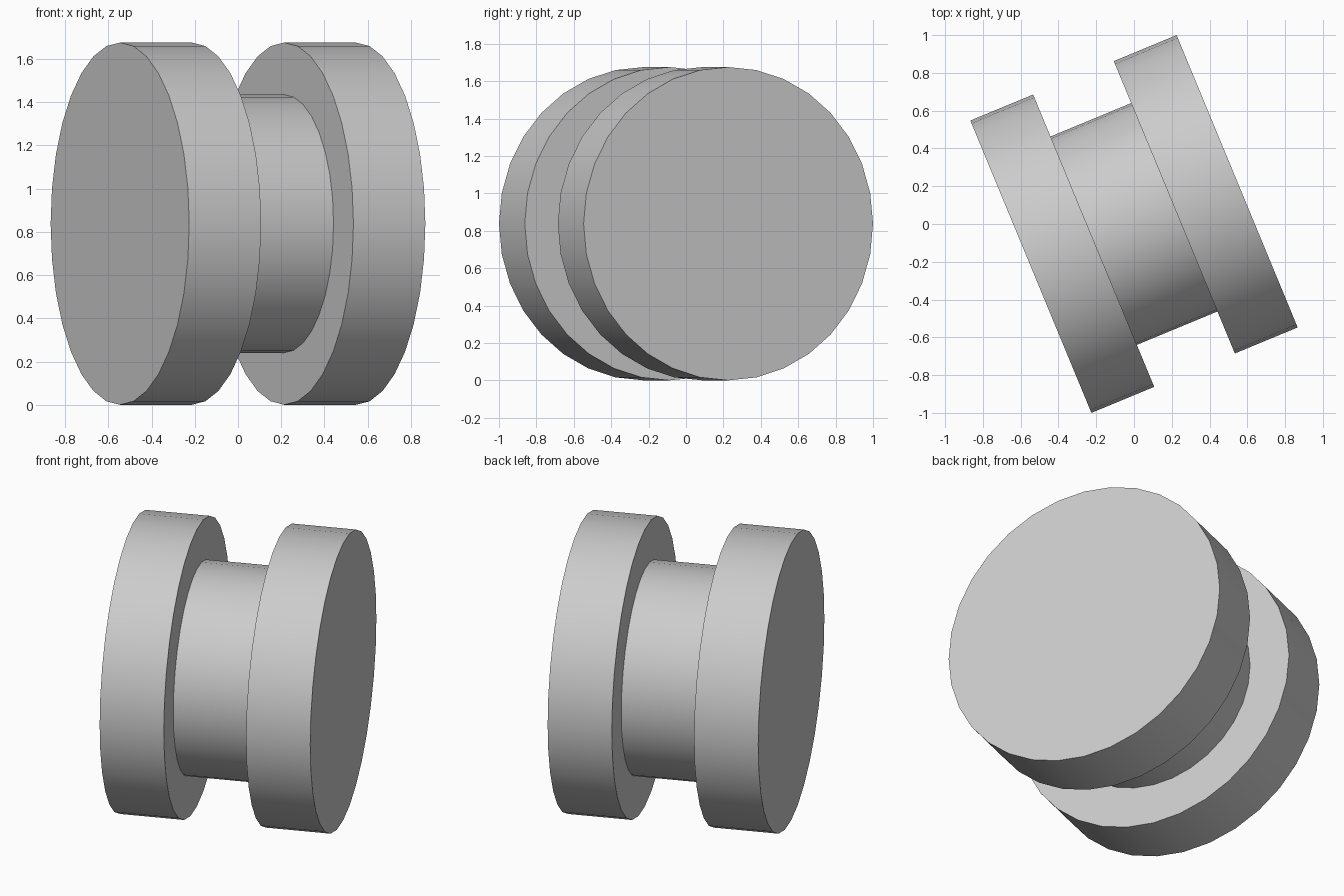
import bpy
from math import radians, cos, sin

cube = bpy.data.objects.get("Cube")
if cube:
    bpy.data.objects.remove(cube, do_unlink=True)

RADIUS = 0.8375      # flange radius
HUB_RADIUS = 0.597
INNER, OUTER = 0.231, 0.591   # flange faces, measured along the axle
YAW = radians(22.5)

grey = bpy.data.materials.new("light grey")
grey.use_nodes = True
colour = (0.6, 0.6, 0.6, 1)
grey.diffuse_color = colour
grey.node_tree.nodes["Principled BSDF"].inputs["Base Color"].default_value = colour


def disc(name, radius, start, end):
    """Round part lying along the turned horizontal axle."""
    mid = (start + end) / 2
    bpy.ops.mesh.primitive_cylinder_add(
        vertices=32, radius=radius, depth=end - start,
        location=(mid * cos(YAW), mid * sin(YAW), RADIUS),
        rotation=(0, radians(90), YAW))
    part = bpy.context.object
    part.name = name
    part.data.materials.append(grey)
    bpy.ops.object.shade_smooth_by_angle(angle=radians(30))
    return part


# Two wide flanges joined by a narrower hub
disc("right_flange", RADIUS, -OUTER, -INNER)
disc("left_flange", RADIUS, INNER, OUTER)
disc("hub", HUB_RADIUS, -INNER, INNER)
